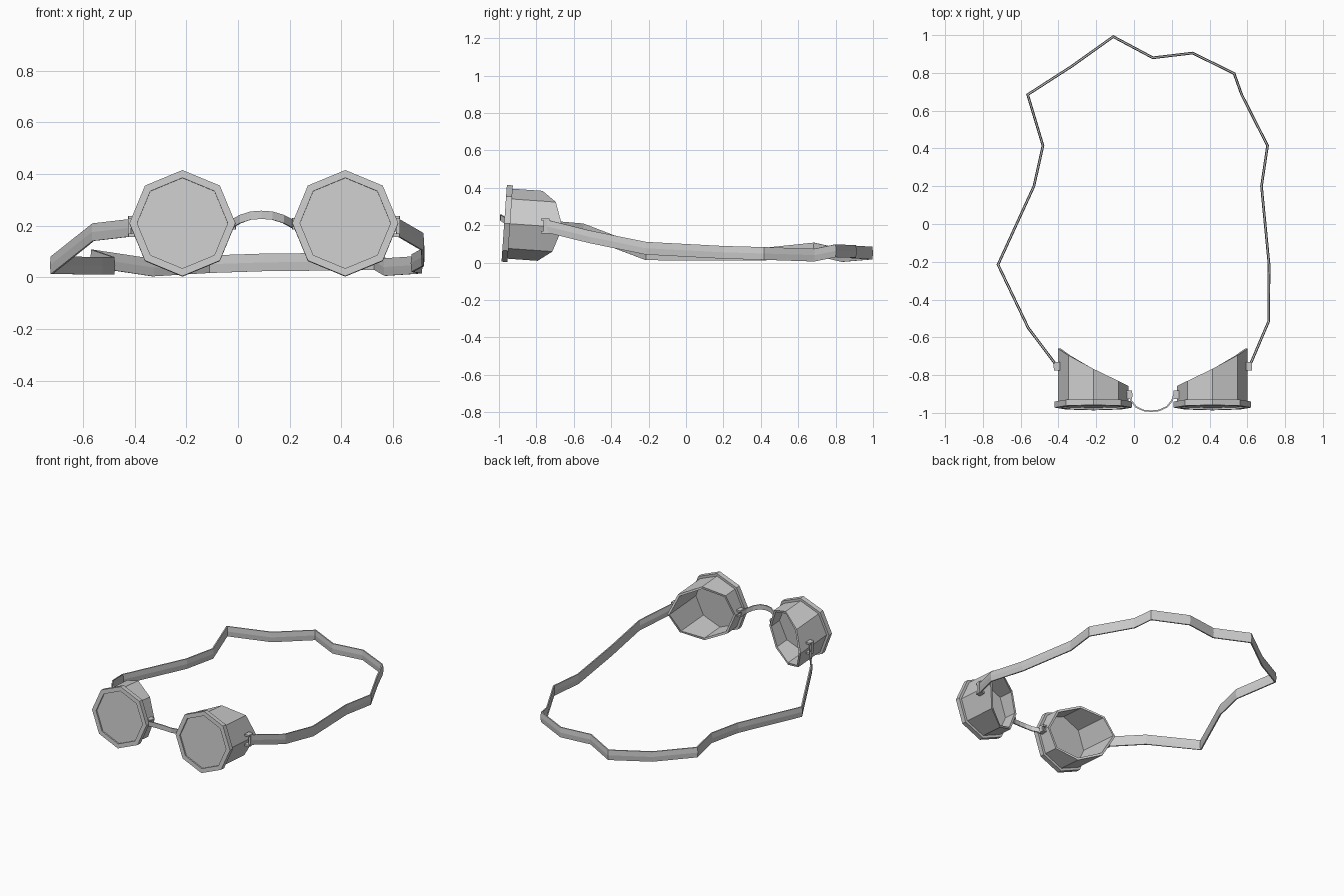
import bpy, bmesh, math
from mathutils import Vector, Matrix

if "Cube" in bpy.data.objects:
    bpy.data.objects.remove(bpy.data.objects["Cube"])

CX = 0.10          # mirror plane of the two eye cups
CUP_Z = 0.21
TILT = 0.07        # cups lean slightly, lower edge forward


def finish(bm, name):
    bmesh.ops.recalc_face_normals(bm, faces=bm.faces)
    me = bpy.data.meshes.new(name)
    bm.to_mesh(me)
    bm.free()
    ob = bpy.data.objects.new(name, me)
    bpy.context.collection.objects.link(ob)
    return ob


def bridge_rings(bm, rings):
    for a, b in zip(rings, rings[1:]):
        n = len(a)
        for i in range(n):
            j = (i + 1) % n
            bm.faces.new((a[i], a[j], b[j], b[i]))
    bm.faces.new(rings[0])
    bm.faces.new(rings[-1])


def eye_cup(name, side):
    # octagonal rings from the lens, over the rim, down the wall and back inside
    back = [-0.66, -0.705, -0.78, -0.84, -0.858]     # wall end, temple to nose
    profile = [(0.175, -0.962), (0.175, -0.972), (0.205, -0.972), (0.205, -0.94),
               (0.187, -0.94), (0.187, None), (0.172, None), (0.172, -0.945)]
    bm = bmesh.new()
    rings = []
    for r, y in profile:
        ring = []
        for k in range(8):
            a = k * math.pi / 4
            yy = back[min(k, 8 - k)] if y is None else y
            dz = r * math.sin(a)
            ring.append(bm.verts.new((CX + side * (0.315 + r * math.cos(a)),
                                      yy + TILT * dz,
                                      CUP_Z + dz - TILT * (yy + 0.97))))
        rings.append(ring)
    bridge_rings(bm, rings)
    return finish(bm, name)


def sweep_band(name, path, height, edge, mid):
    # flat band standing upright along the path, slightly ridged along its middle
    h = height / 2
    section = [(edge, -h), (mid, 0), (edge, h), (-edge, h), (-mid, 0), (-edge, -h)]
    pts = [Vector(p) for p in path]
    bm = bmesh.new()
    rings = []
    for i, p in enumerate(pts):
        d0 = (p - pts[max(i - 1, 0)]).xy
        d1 = (pts[min(i + 1, len(pts) - 1)] - p).xy
        d0 = d0.normalized() if d0.length else d1.normalized()
        d1 = d1.normalized() if d1.length else d0
        t = (d0 + d1).normalized()
        k = 1 / max(t.dot(d1), 0.5)
        n = Vector((t.y, -t.x, 0)) * k
        rings.append([bm.verts.new(p + n * u + Vector((0, 0, v))) for u, v in section])
    bridge_rings(bm, rings)
    return finish(bm, name)


def strap_loop(name, x, y, z, out, height):
    # upright bar held off the cup by two short posts
    bm = bmesh.new()
    parts = [((x + out * 0.018, y, z), (0.012, 0.02, height))]
    for s in (-1, 1):
        parts.append(((x + out * 0.006, y, z + s * (height / 2 - 0.006)),
                      (0.032, 0.045, 0.012)))
    for loc, size in parts:
        m = Matrix.Translation(loc) @ Matrix.Diagonal((*size, 1))
        bmesh.ops.create_cube(bm, size=1, matrix=m)
    return finish(bm, name)


# Eye cups with their strap loops, mirrored about the nose
for label, side in (("left", -1), ("right", 1)):
    eye_cup(label + "_eye_cup", side)
    strap_loop(label + "_temple_loop", CX + side * 0.502, -0.752, 0.197, side, 0.08)
    strap_loop(label + "_nose_loop", CX + side * 0.132, -0.905, 0.207, -side, 0.045)

# Curved nose bridge
half = [(0.118, -0.895, 0.205), (0.105, -0.935, 0.212), (0.08, -0.968, 0.226),
        (0.04, -0.987, 0.239)]
nose = ([(CX - 0.01 - a, y, z) for a, y, z in half] + [(CX - 0.01, -0.991, 0.242)]
        + [(CX - 0.01 + a * 1.06, y, z) for a, y, z in reversed(half)])
sweep_band("nose_bridge", nose, 0.032, 0.004, 0.004)

# Loose head strap
strap = [(-0.413, -0.745, 0.192), (-0.56, -0.55, 0.175), (-0.72, -0.215, 0.047),
         (-0.53, 0.20, 0.045), (-0.482, 0.415, 0.045), (-0.563, 0.685, 0.073),
         (-0.33, 0.835, 0.038), (-0.11, 0.992, 0.051), (0.10, 0.88, 0.058),
         (0.31, 0.905, 0.06), (0.53, 0.797, 0.063), (0.57, 0.685, 0.04),
         (0.707, 0.415, 0.049), (0.675, 0.20, 0.055), (0.715, -0.215, 0.077),
         (0.713, -0.515, 0.138), (0.615, -0.745, 0.195)]
sweep_band("head_strap", strap, 0.068, 0.004, 0.007)
